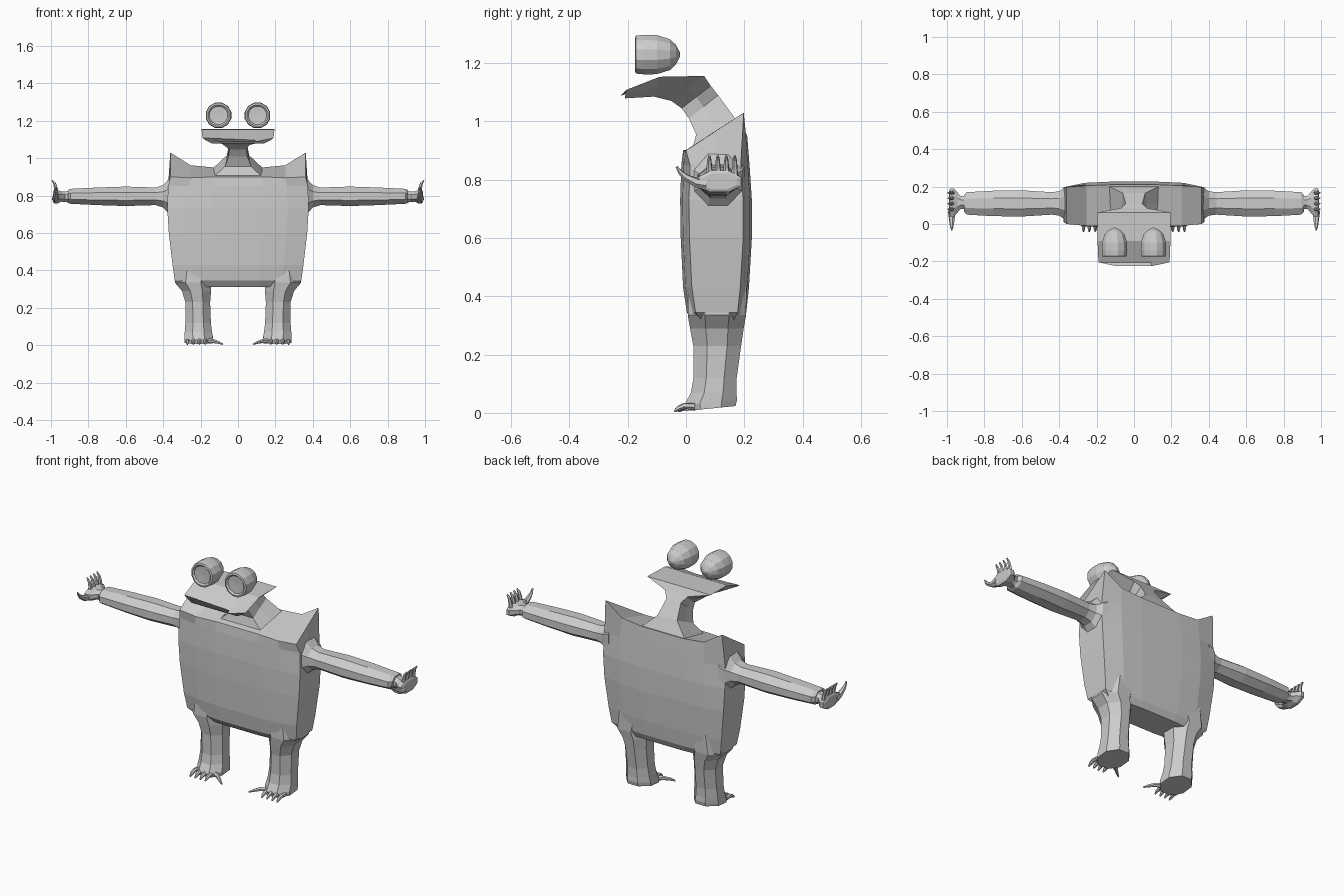
import bpy, bmesh, math
from mathutils import Vector

if "Cube" in bpy.data.objects:
    bpy.data.objects.remove(bpy.data.objects["Cube"])


def build(name, lofts, mirror=False, cap=None):
    """Skin each list of rings into a closed shell, all in one object."""
    bm = bmesh.new()
    for rings in lofts:
        rows = [[bm.verts.new(p) for p in r] for r in rings]
        n = len(rows[0])
        for a, b in zip(rows, rows[1:]):
            for i in range(n):
                j = (i + 1) % n
                bm.faces.new((a[i], a[j], b[j], b[i]))
        for r in (rows[0], rows[-1]):
            if cap == "strips":          # bridge the front edge to the back edge
                h = n // 2
                for s in (1, -1):
                    for i in range(h // 2):
                        ids = [s * i, s * (i + 1), s * (h - 1 - i), s * (h - i)]
                        bm.faces.new([r[k] for k in dict.fromkeys(ids)])
            else:
                bm.faces.new(r)
    bmesh.ops.remove_doubles(bm, verts=bm.verts, dist=1e-5)
    bmesh.ops.recalc_face_normals(bm, faces=bm.faces)
    me = bpy.data.meshes.new(name)
    bm.to_mesh(me)
    bm.free()
    ob = bpy.data.objects.new(name, me)
    bpy.context.collection.objects.link(ob)
    if mirror:
        m = ob.modifiers.new("Mirror", 'MIRROR')
        m.use_mirror_merge = False
    return ob


def ring(axis, c, r1, r2, n=8):
    """Polygon ring with flat sides, perpendicular to a main axis."""
    k = 1 / math.cos(math.pi / n)
    u, v = {'X': ((0, 1, 0), (0, 0, 1)), 'Y': ((1, 0, 0), (0, 0, 1)),
            'Z': ((1, 0, 0), (0, 1, 0))}[axis]
    out = []
    for i in range(n):
        a = 2 * math.pi * (i + 0.5) / n
        out.append(Vector(c) + Vector(u) * r1 * k * math.cos(a) + Vector(v) * r2 * k * math.sin(a))
    return out


def tube(points, radii, n=6):
    """Rings of a tapering tube that follows a path."""
    pts = [Vector(p) for p in points]
    rings, prev = [], None
    for i, p in enumerate(pts):
        t = (pts[min(i + 1, len(pts) - 1)] - pts[max(i - 1, 0)]).normalized()
        if prev is None:
            side = t.orthogonal().normalized()
        else:
            side = prev.rotation_difference(t) @ side
        prev = t
        up = t.cross(side)
        rings.append([p + radii[i] * (side * math.cos(a) + up * math.sin(a))
                      for a in (2 * math.pi * k / n for k in range(n))])
    return rings


def both_sides(half):
    """Close a half section (centre to centre) into a symmetric ring."""
    return half + [(-x, y, z) for x, y, z in half[-2:0:-1]]


# Torso: broad slab, slightly bulged, top slopes up to pointed back shoulders
levels = [(0.31, 0.30, 0.03, 0.19), (0.345, 0.338, 0.003, 0.207), (0.43, 0.35, -0.01, 0.216),
          (0.60, 0.37, -0.018, 0.226), (0.73, 0.378, -0.02, 0.226), (0.85, 0.374, -0.016, 0.218)]
spans = [0, 0.35, 0.7, 1, 1, 1, 0.7, 0.35, 0]
torso = []
for z, w, f, b in levels:
    ys = [f, f, f + 0.008, f + 0.03, (f + b) / 2, b - 0.03, b - 0.006, b, b]
    torso.append(both_sides([(s * w, y, z) for s, y in zip(spans, ys)]))
top_y = [-0.01, -0.01, -0.01, 0.0, 0.1, 0.198, 0.205, 0.21, 0.21]
top_z = [0.90, 0.90, 0.895, 0.90, 0.965, 1.03, 0.962, 0.95, 0.95]
torso.append(both_sides([(s * 0.362, y, z) for s, y, z in zip(spans, top_y, top_z)]))
build("torso", [torso], cap="strips")

# Neck and flat bill-like head: back/top point, front/under point, two half widths
stations = [((0.205, 0.94), (0.02, 0.90), 0.14, 0.13), ((0.165, 1.015), (0.035, 0.955), 0.06, 0.07),
            ((0.11, 1.09), (0.01, 1.01), 0.045, 0.05), ((0.085, 1.122), (-0.015, 1.045), 0.07, 0.045),
            ((0.062, 1.156), (-0.05, 1.07), 0.197, 0.06), ((-0.09, 1.153), (-0.11, 1.085), 0.195, 0.12),
            ((-0.225, 1.088), (-0.21, 1.079), 0.19, 0.14)]
head = []
for k, ((by, bz), (fy, fz), wt, wb) in enumerate(stations):
    lift = 0.02 if k == 6 else 0
    wm = 0.17 if k == 6 else wt * 0.55 + wb * 0.45
    my, mz = (by + fy) / 2, (bz + fz) / 2
    head.append(both_sides([(0, by, bz), (wt * 0.5, by, bz), (wt, by + lift, bz + lift),
                            (wm, my + lift / 2, mz + lift / 2), (wb, fy, fz), (0, fy, fz)]))
build("head_and_neck", [head])

# Eyes: barrels with a dished front and tapering back
profile = [(-0.165, 0.002), (-0.167, 0.048), (-0.175, 0.056), (-0.172, 0.065), (-0.14, 0.068),
           (-0.10, 0.067), (-0.055, 0.053), (-0.035, 0.034), (-0.02, 0.006)]
build("eye", [[ring('Y', (0.104, y, 1.229), r, r, 12) for y, r in profile]], mirror=True)

# Legs: x centre, y centre, z, half sizes
leg_rows = [(0.22, 0.108, 0.44, 0.115, 0.10), (0.24, 0.106, 0.335, 0.098, 0.10),
            (0.222, 0.106, 0.29, 0.078, 0.092), (0.215, 0.107, 0.23, 0.066, 0.082),
            (0.213, 0.10, 0.12, 0.068, 0.074), (0.212, 0.095, 0.07, 0.073, 0.078)]
leg = [ring('Z', (x, y, z), a, b) for x, y, z, a, b in leg_rows]
for z, ext in ((0.036, 0.09), (0.015, 0.085)):
    sole = ring('Z', (0.21, 0.085, z), 0.076, ext)
    for p in sole:
        p.z += (p.y - 0.085) * 0.1
    leg.append(sole)
build("leg", [leg], mirror=True)

# Toes: four forward and one long inner toe
toes = [tube([(x, 0.03, 0.022), (x, -0.005, 0.024), (x, -0.025, 0.016), (x, -0.04, 0.005)],
             [0.012, 0.011, 0.009, 0.004]) for x in (0.175, 0.207, 0.239, 0.27)]
toes.append(tube([(0.16, 0.03, 0.022), (0.13, 0.01, 0.022), (0.105, -0.01, 0.015), (0.083, -0.025, 0.006)],
                 [0.014, 0.011, 0.008, 0.004]))
build("toes", toes, mirror=True)

# Arms: x, half depth, half height; flared at the shoulder
arm_rows = [(0.34, 0.09, 0.12), (0.372, 0.085, 0.09), (0.40, 0.065, 0.06), (0.44, 0.06, 0.047),
            (0.60, 0.07, 0.052), (0.75, 0.068, 0.047), (0.895, 0.06, 0.04), (0.91, 0.042, 0.034)]
build("arm", [[ring('X', (x, 0.11, 0.796), a, b) for x, a, b in arm_rows]], mirror=True)

# Hands: narrow wrist widening to a palm that faces outward
hand_rows = [(0.90, 0.034, 0.032), (0.925, 0.034, 0.028), (0.945, 0.055, 0.027),
             (0.965, 0.076, 0.036), (0.983, 0.074, 0.037), (0.988, 0.06, 0.028)]
build("hand", [[ring('X', (x, 0.115, 0.794), a, b) for x, a, b in hand_rows]], mirror=True)

# Fingers: four upward hooks and a long forward thumb
fingers = [tube([(0.972, y, 0.815), (0.974, y, 0.84), (0.981, y, 0.865), (0.994, y, 0.882)],
                [0.012, 0.01, 0.008, 0.004]) for y in (0.08, 0.109, 0.138, 0.167)]
fingers.append(tube([(0.974, 0.07, 0.785), (0.974, 0.035, 0.79), (0.974, 0.0, 0.808),
                     (0.974, -0.02, 0.825), (0.974, -0.032, 0.845)],
                    [0.022, 0.017, 0.012, 0.008, 0.004]))
build("fingers", fingers, mirror=True)
